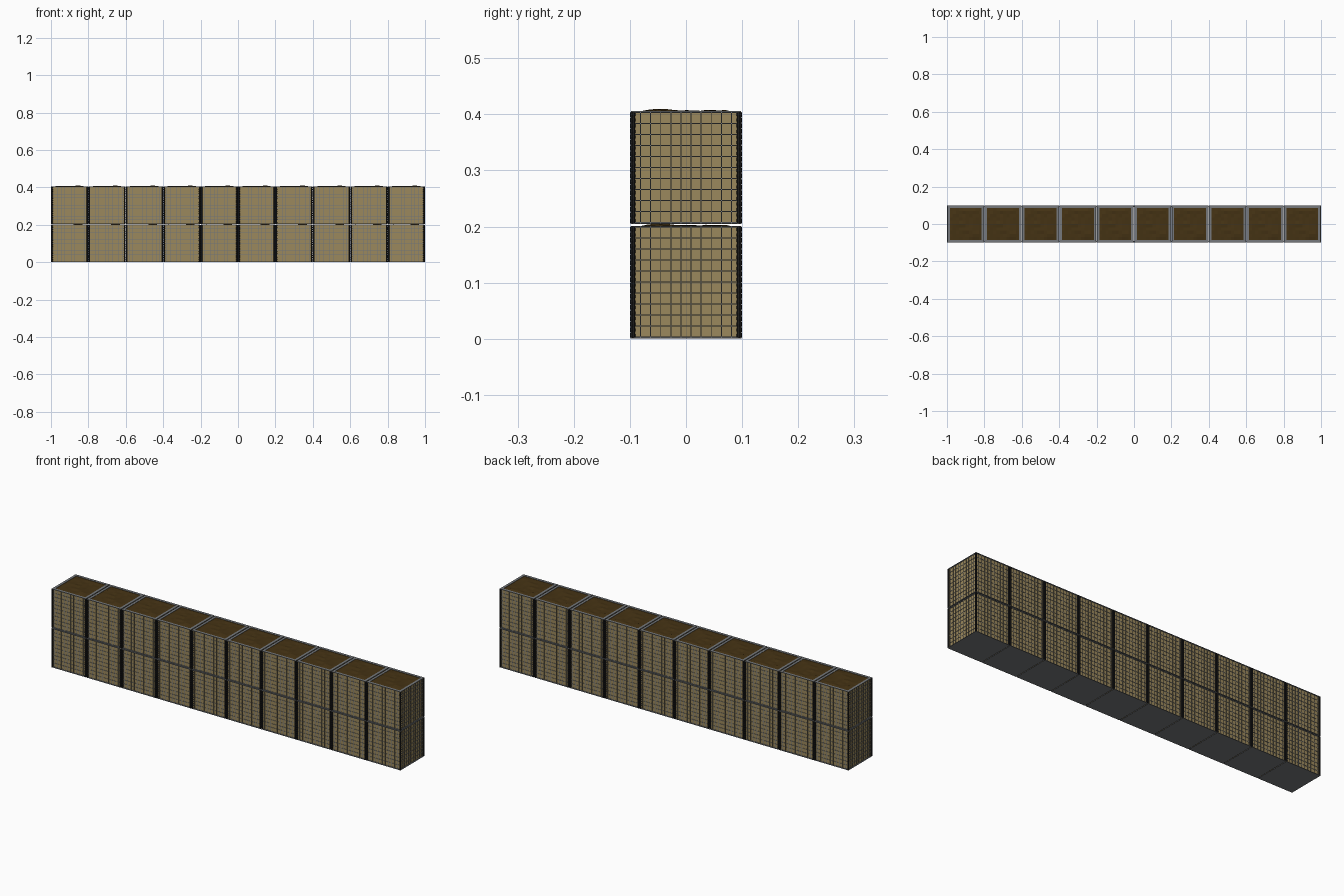
import bpy, bmesh, math, random
from mathutils import Matrix, Vector

if "Cube" in bpy.data.objects:
    bpy.data.objects.remove(bpy.data.objects["Cube"])

random.seed(4)
PITCH, LIFT, TOP = 0.2, 0.2045, 0.2


def material(name, rgb):
    m = bpy.data.materials.new(name)
    m.diffuse_color = (*rgb, 1)
    m.use_nodes = True
    m.node_tree.nodes["Principled BSDF"].inputs["Base Color"].default_value = m.diffuse_color
    return m


TAN = material("tan_fabric", (0.33, 0.25, 0.11))
SOIL = material("brown_soil", (0.06, 0.033, 0.007))
STEEL = material("steel", (0.18, 0.19, 0.2))
BLACK = material("dark_coil", (0.012, 0.012, 0.012))


def box(bm, lo, hi):
    lo, hi = Vector(lo), Vector(hi)
    size = hi - lo
    bmesh.ops.create_cube(bm, size=1, matrix=Matrix.Translation((lo + hi) / 2)
                          @ Matrix.Diagonal((*size, 1)))


def finish(bm, name, mat):
    me = bpy.data.meshes.new(name)
    bm.to_mesh(me)
    bm.free()
    me.materials.append(mat)
    return me


def four_sides(bm):
    # repeat the front side around the cell
    src = bm.verts[:] + bm.edges[:] + bm.faces[:]
    for k in range(1, 4):
        new = bmesh.ops.duplicate(bm, geom=src)["geom"]
        bmesh.ops.rotate(bm, verts=[v for v in new if isinstance(v, bmesh.types.BMVert)],
                         cent=(0, 0, 0), matrix=Matrix.Rotation(k * math.pi / 2, 3, 'Z'))


# fabric liner walls
bm = bmesh.new()
box(bm, (-0.092, -0.092, 0.002), (0.092, -0.088, TOP - 0.001))
four_sides(bm)
liner = finish(bm, "fabric_liner", TAN)

# welded wire mesh panels
bm = bmesh.new()
R = 0.0008
for i in range(10):
    x = -0.081 + i * 0.018
    box(bm, (x - R, -0.0965, 0.001), (x + R, -0.0949, TOP))
for i in range(11):
    z = 0.003 + i * (TOP - 0.004) / 10
    box(bm, (-0.093, -0.0949, z - R), (0.093, -0.0933, z + R))
four_sides(bm)
wires = finish(bm, "wire_mesh", STEEL)

# top rim
bm = bmesh.new()
box(bm, (-0.098, -0.098, TOP - 0.001), (0.098, -0.085, TOP + 0.001))
four_sides(bm)
rim = finish(bm, "top_rim", STEEL)

# base plate
bm = bmesh.new()
box(bm, (-0.0985, -0.0985, 0), (0.0985, 0.0985, 0.002))
base = finish(bm, "base_plate", STEEL)

# coiled corner hinges: ribbed columns
bm = bmesh.new()
rings = []
STEPS, SIDES = 40, 8
for j in range(STEPS + 1):
    r = 0.005 if j % 2 else 0.0042
    rings.append([bm.verts.new((-0.095 + r * math.cos(a), -0.095 + r * math.sin(a),
                                0.001 + j * (TOP - 0.001) / STEPS))
                  for a in (2 * math.pi * k / SIDES for k in range(SIDES))])
for a, b in zip(rings, rings[1:]):
    for k in range(SIDES):
        n = (k + 1) % SIDES
        bm.faces.new((a[k], a[n], b[n], b[k]))
bm.faces.new(rings[0][::-1])
bm.faces.new(rings[-1])
four_sides(bm)
coils = finish(bm, "corner_coils", BLACK)

# uneven soil fill
bm = bmesh.new()
bmesh.ops.create_grid(bm, x_segments=10, y_segments=10, size=0.088)
for v in bm.verts:
    edge = max(abs(v.co.x), abs(v.co.y)) > 0.086
    peak = max(0, 1 - (v.co.xy - Vector((0.045, -0.045))).length / 0.03)
    v.co.z = TOP + (-0.001 if edge else random.uniform(-0.001, 0.0032) + 0.004 * peak)
soil = finish(bm, "soil_fill", SOIL)

# lay the cells: two courses of ten
for course in range(2):
    for i in range(10):
        for me in (liner, wires, rim, base, coils, soil):
            ob = bpy.data.objects.new(f"{me.name}_{course + 1}_{i + 1}", me)
            ob.location = ((i - 4.5) * PITCH, 0, course * LIFT)
            bpy.context.collection.objects.link(ob)
